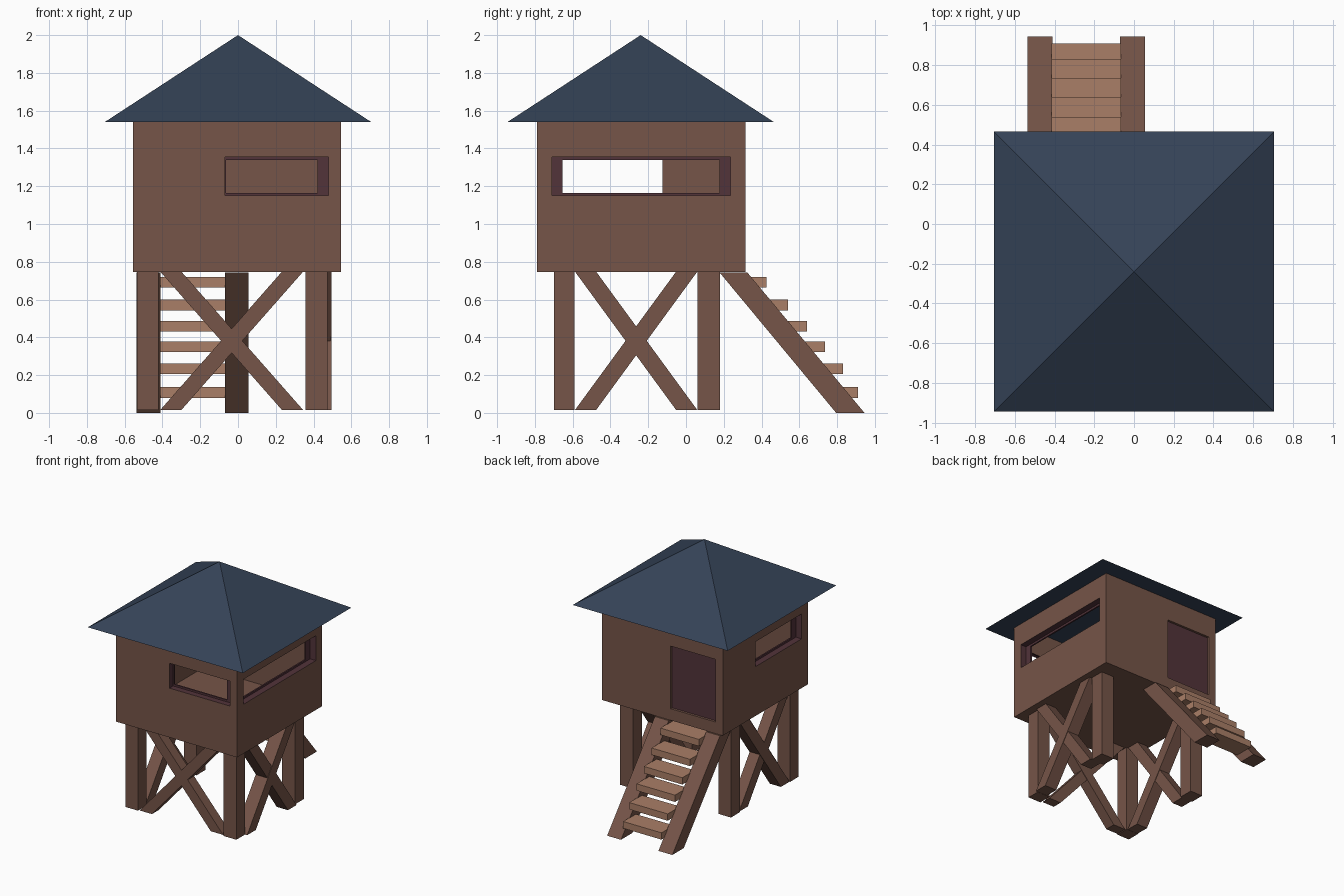
import bpy, bmesh

if "Cube" in bpy.data.objects:
    bpy.data.objects.remove(bpy.data.objects["Cube"])


def material(name, color):
    m = bpy.data.materials.new(name)
    m.diffuse_color = (*color, 1)
    m.use_nodes = True
    m.node_tree.nodes["Principled BSDF"].inputs["Base Color"].default_value = m.diffuse_color
    return m


WOOD = material("dark_wood", (0.18, 0.09, 0.065))
STEP = material("light_wood", (0.40, 0.21, 0.135))
ROOF = material("slate_blue", (0.035, 0.055, 0.095))
TRIM = material("maroon_trim", (0.085, 0.033, 0.042))


def finish(name, bm, mat):
    bmesh.ops.recalc_face_normals(bm, faces=bm.faces)
    mesh = bpy.data.meshes.new(name)
    bm.to_mesh(mesh)
    bm.free()
    mesh.materials.append(mat)
    obj = bpy.data.objects.new(name, mesh)
    bpy.context.collection.objects.link(obj)
    return obj


def prism(name, profile, lo, hi, axis, mat):
    """Extrude a (horizontal, z) profile along x or y."""
    bm = bmesh.new()
    place = (lambda u, z, d: (d, u, z)) if axis == "x" else (lambda u, z, d: (u, d, z))
    face = bm.faces.new([bm.verts.new(place(u, z, lo)) for u, z in profile])
    ext = bmesh.ops.extrude_face_region(bm, geom=[face])
    verts = [v for v in ext["geom"] if isinstance(v, bmesh.types.BMVert)]
    bmesh.ops.translate(bm, verts=verts, vec=place(0, 0, hi - lo))
    return finish(name, bm, mat)


def box(name, x, y, z, mat):
    profile = [(x[0], z[0]), (x[1], z[0]), (x[1], z[1]), (x[0], z[1])]
    return prism(name, profile, y[0], y[1], "y", mat)


def cut(target, name, x, y, z, mat):
    cutter = box(name, x, y, z, mat)
    cutter.hide_render = True
    cutter.display_type = "WIRE"
    mod = target.modifiers.new(name, "BOOLEAN")
    mod.operation = "DIFFERENCE"
    mod.solver = "EXACT"
    mod.material_mode = "TRANSFER"
    mod.object = cutter
    cutter.hide_set(True)


# Hollow cabin, open at the top beneath the roof
cabin = box("cabin", (-0.555, 0.545), (-0.79, 0.315), (0.745, 1.54), WOOD)
cut(cabin, "cavity_cutter", (-0.49, 0.48), (-0.73, 0.25), (0.81, 1.60), WOOD)

# Stepped window openings: wide maroon reveal outside, smaller hole inside
OUT, INN = (1.15, 1.355), (1.165, 1.338)
cut(cabin, "front_window_reveal_cutter", (-0.07, 0.48), (-0.85, -0.742), OUT, TRIM)
cut(cabin, "front_window_hole_cutter", (-0.064, 0.42), (-0.80, -0.68), INN, TRIM)
cut(cabin, "right_window_reveal_cutter", (0.492, 0.60), (-0.71, 0.235), OUT, TRIM)
cut(cabin, "right_window_hole_cutter", (0.43, 0.58), (-0.655, 0.177), INN, TRIM)
cut(cabin, "left_window_reveal_cutter", (-0.60, -0.502), (-0.71, -0.11), OUT, TRIM)
cut(cabin, "left_window_hole_cutter", (-0.58, -0.44), (-0.655, -0.125), INN, TRIM)

# Door recess and door panel on the back
cut(cabin, "door_cutter", (-0.49, -0.08), (0.295, 0.37), (0.84, 1.355), WOOD)
box("door", (-0.488, -0.082), (0.285, 0.299), (0.842, 1.353), TRIM)

# Pyramid roof
bm = bmesh.new()
base = [bm.verts.new(p) for p in ((-0.705, -0.945, 1.54), (0.705, -0.945, 1.54),
                                  (0.705, 0.465, 1.54), (-0.705, 0.465, 1.54))]
apex = bm.verts.new((0, -0.24, 2.0))
bm.faces.new(base)
for i in range(4):
    bm.faces.new((base[i], base[(i + 1) % 4], apex))
finish("roof", bm, ROOF)

# Four legs
for side, x in (("left", (-0.535, -0.42)), ("right", (0.357, 0.475))):
    for end, y in (("front", (-0.70, -0.59)), ("back", (0.06, 0.18))):
        box(f"{end}_{side}_leg", x, y, (0.015, 0.75), WOOD)


# Crossed braces on the front, left and right
def cross(name, a, b, lo, hi, axis):
    w = 0.112
    for tag, p, q, inset in (("rising", a, b - w, 0), ("falling", b - w, a, 0.004)):
        profile = [(p, 0.015), (p + w, 0.015), (q + w, 0.748), (q, 0.748)]
        prism(f"{name}_{tag}_brace", profile, lo + inset, hi - inset, axis, WOOD)


cross("front", -0.412, 0.345, -0.69, -0.60, "y")
cross("right", -0.588, 0.06, 0.385, 0.495, "x")
cross("left", -0.588, 0.06, -0.53, -0.43, "x")

# Stair stringers
slope = [(0.795, 0), (0.945, 0), (0.325, 0.743), (0.178, 0.743)]
for side, x in (("left", -0.537), ("right", -0.07)):
    prism(f"{side}_stair_stringer", slope, x, x + 0.126, "x", WOOD)

# Stair treads
for i, (y, z) in enumerate(((0.91, 0.08), (0.83, 0.205), (0.735, 0.323),
                            (0.64, 0.43), (0.54, 0.543), (0.425, 0.663))):
    box(f"stair_tread_{i + 1}", (-0.415, -0.065), (y - 0.16, y), (z, z + 0.056), STEP)
